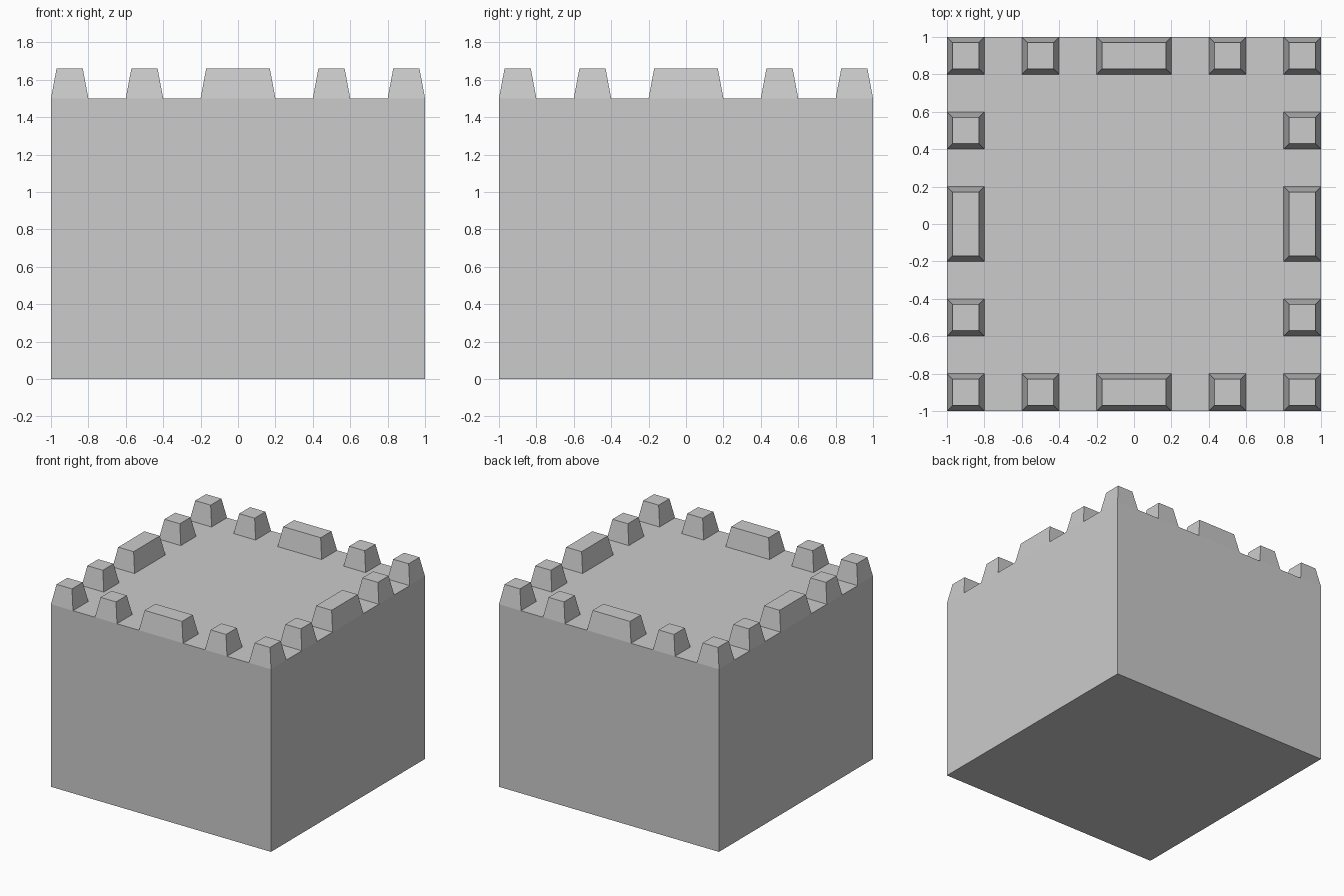
import bpy, bmesh

if "Cube" in bpy.data.objects:
    bpy.data.objects.remove(bpy.data.objects["Cube"])

WALL_H, TOP_H, INSET = 1.5, 1.66, 0.03


def make_object(name, bm):
    bmesh.ops.recalc_face_normals(bm, faces=bm.faces)
    mesh = bpy.data.meshes.new(name)
    bm.to_mesh(mesh)
    bm.free()
    obj = bpy.data.objects.new(name, mesh)
    bpy.context.collection.objects.link(obj)
    return obj


def tapered_block(name, cx, cy, hx, hy, z0, z1, inset=0.0, closed=True):
    """Box with half sizes hx, hy whose top is inset on every side."""
    bm = bmesh.new()
    corners = [(-1, -1), (1, -1), (1, 1), (-1, 1)]
    low = [bm.verts.new((cx + sx * hx, cy + sy * hy, z0)) for sx, sy in corners]
    high = [bm.verts.new((cx + sx * (hx - inset), cy + sy * (hy - inset), z1))
            for sx, sy in corners]
    for i in range(4):
        j = (i + 1) % 4
        bm.faces.new((low[i], low[j], high[j], high[i]))
    bm.faces.new(high)
    bottom = bm.faces.new(low[::-1])
    bmesh.ops.recalc_face_normals(bm, faces=bm.faces)
    if not closed:
        bmesh.ops.delete(bm, geom=[bottom], context='FACES_ONLY')
    return make_object(name, bm)


# Solid tower body
tapered_block("tower_body", 0, 0, 1, 1, 0, WALL_H)


# Battlements, open underneath where they sit on the body
def merlon(name, x, y, hx=0.1, hy=0.1):
    tapered_block(name, x, y, hx, hy, WALL_H, TOP_H, INSET, closed=False)


for side in (-1, 1):
    edge = 0.9 * side
    # Wide merlons at the middle of each side
    merlon("wide_merlon", 0, edge, hx=0.2)
    merlon("wide_merlon", edge, 0, hy=0.2)
    for s in (-1, 1):
        merlon("corner_merlon", edge, 0.9 * s)
        merlon("small_merlon", 0.5 * s, edge)
        merlon("small_merlon", edge, 0.5 * s)
